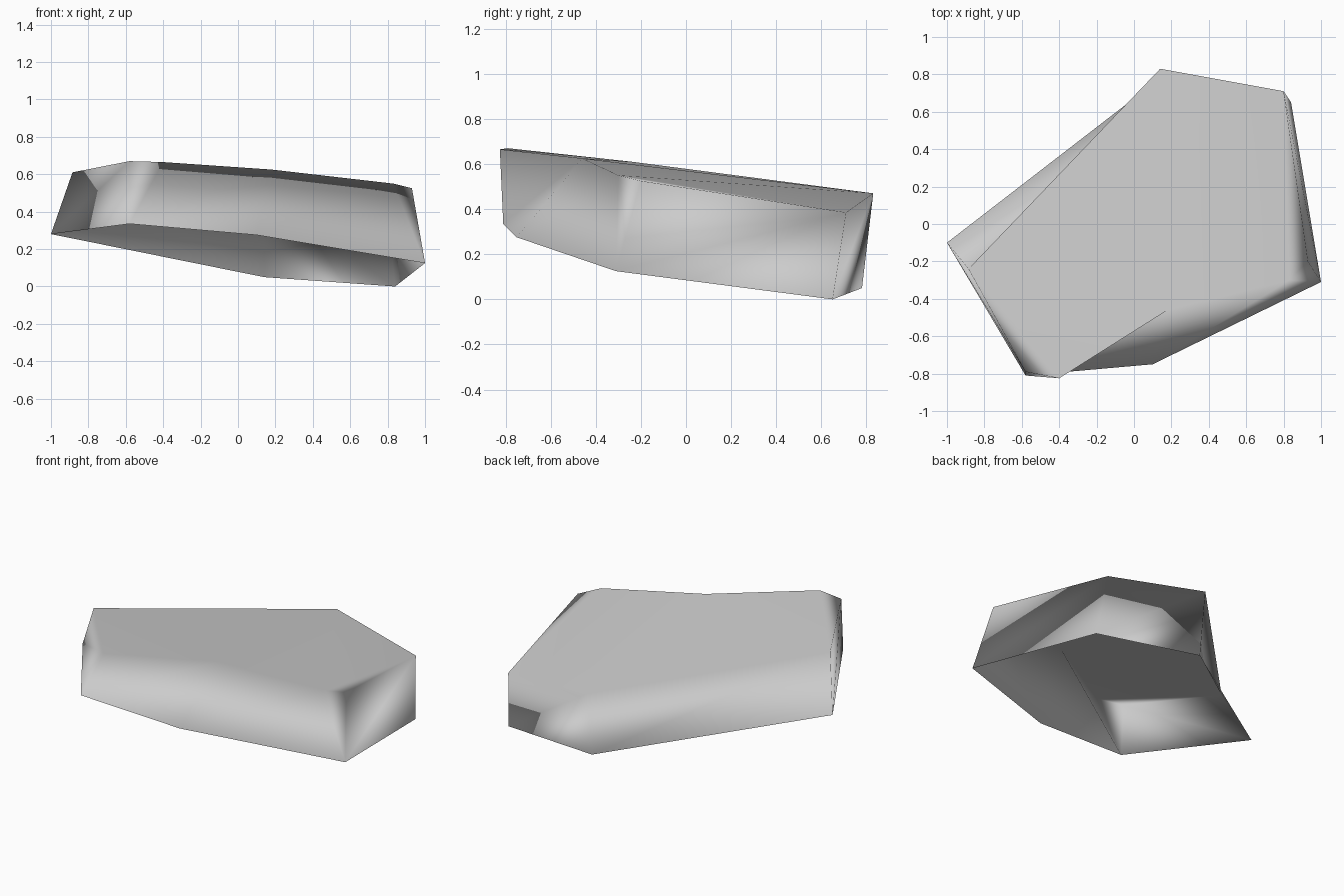
import bpy
import bmesh

cube = bpy.data.objects.get("Cube")
if cube:
    bpy.data.objects.remove(cube, do_unlink=True)

# Rim of the tilted top, with a shallow notch in the front edge
top_rim = [(-0.885, -0.24, 0.61), (-0.58, -0.79, 0.67), (-0.40, -0.825, 0.665),
           (0.18, -0.46, 0.625), (0.83, -0.30, 0.55), (0.93, -0.20, 0.525),
           (0.80, 0.71, 0.385), (0.14, 0.83, 0.47)]
# Open lower rim of the walls
base_rim = [(-1.0, -0.10, 0.28), (-0.58, -0.81, 0.335), (0.10, -0.75, 0.275),
            (1.0, -0.31, 0.125), (0.84, 0.65, 0.0), (0.14, 0.78, 0.05)]
# Base corner below each top corner
below = [0, 1, 1, 2, 3, 3, 4, 5]

bm = bmesh.new()
top = [bm.verts.new(p) for p in top_rim]
base = [bm.verts.new(p) for p in base_rim]
cap = bm.faces.new(top)

# Walls: two triangles per side, one where top corners share a base corner
for i, a in enumerate(below):
    j = (i + 1) % len(top)
    b = below[j]
    bm.faces.new((base[a], top[j], top[i]))
    if a != b:
        bm.faces.new((base[a], base[b], top[j]))

bmesh.ops.triangulate(bm, faces=[cap])
for face in bm.faces:
    face.smooth = True

mesh = bpy.data.meshes.new("rock_slab")
bm.to_mesh(mesh)
bm.free()
slab = bpy.data.objects.new("rock_slab", mesh)
bpy.context.collection.objects.link(slab)

# Stone colour
grey = (0.6, 0.6, 0.6, 1.0)
stone = bpy.data.materials.new("grey_stone")
stone.use_nodes = True
stone.diffuse_color = grey
for node in stone.node_tree.nodes:
    if node.type == "BSDF_PRINCIPLED":
        node.inputs["Base Color"].default_value = grey
mesh.materials.append(stone)

# Soft worn edges that keep the broad top flat
weighted = slab.modifiers.new("soft_edges", "WEIGHTED_NORMAL")
weighted.mode = "FACE_AREA"
weighted.weight = 100
